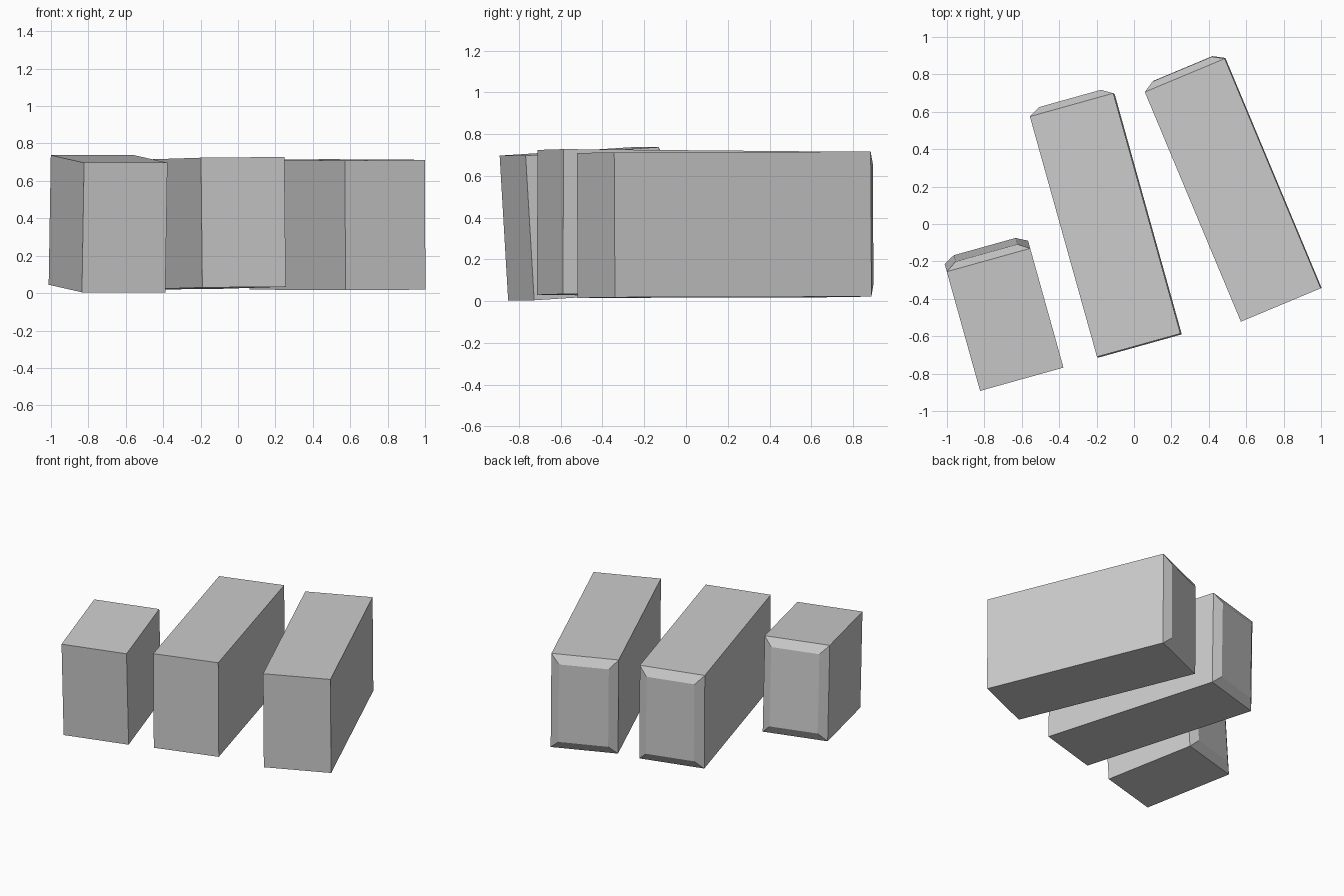
import bpy, bmesh
from math import radians
from mathutils import Matrix, Vector

if "Cube" in bpy.data.objects:
    bpy.data.objects.remove(bpy.data.objects["Cube"])


def block(name, front_top, length, yaw, pitch, roll, width=0.463, height=0.694,
          inset=0.06, cap=0.036):
    """Box running back from its front top edge, with a chamfered back end."""
    bm = bmesh.new()
    bmesh.ops.create_cube(bm, size=1)
    bmesh.ops.translate(bm, verts=bm.verts, vec=(0, 0.5, -0.5))
    bmesh.ops.scale(bm, verts=bm.verts, vec=(width, length, height))
    # raised, inset back face
    back = max(bm.faces, key=lambda f: f.calc_center_median().y)
    bmesh.ops.inset_region(bm, faces=[back], thickness=inset, use_even_offset=True)
    bmesh.ops.translate(bm, verts=back.verts, vec=(0, cap, 0))
    bmesh.ops.recalc_face_normals(bm, faces=bm.faces)
    mesh = bpy.data.meshes.new(name)
    bm.to_mesh(mesh)
    bm.free()
    obj = bpy.data.objects.new(name, mesh)
    bpy.context.collection.objects.link(obj)
    obj.matrix_world = (Matrix.Translation(Vector(front_top))
                        @ Matrix.Rotation(radians(yaw), 4, 'Z')
                        @ Matrix.Rotation(radians(pitch), 4, 'X')
                        @ Matrix.Rotation(radians(roll), 4, 'Y'))
    return obj


# three loose blocks, left to right
block("short_block", (-0.60, -0.83, 0.697), 0.663, 15.6, 3.5, 0)
block("middle_block", (0.025, -0.648, 0.726), 1.334, 15.6, -0.5, -0.5)
block("right_block", (0.785, -0.433, 0.711), 1.331, 22.7, 0.15, -0.4)
